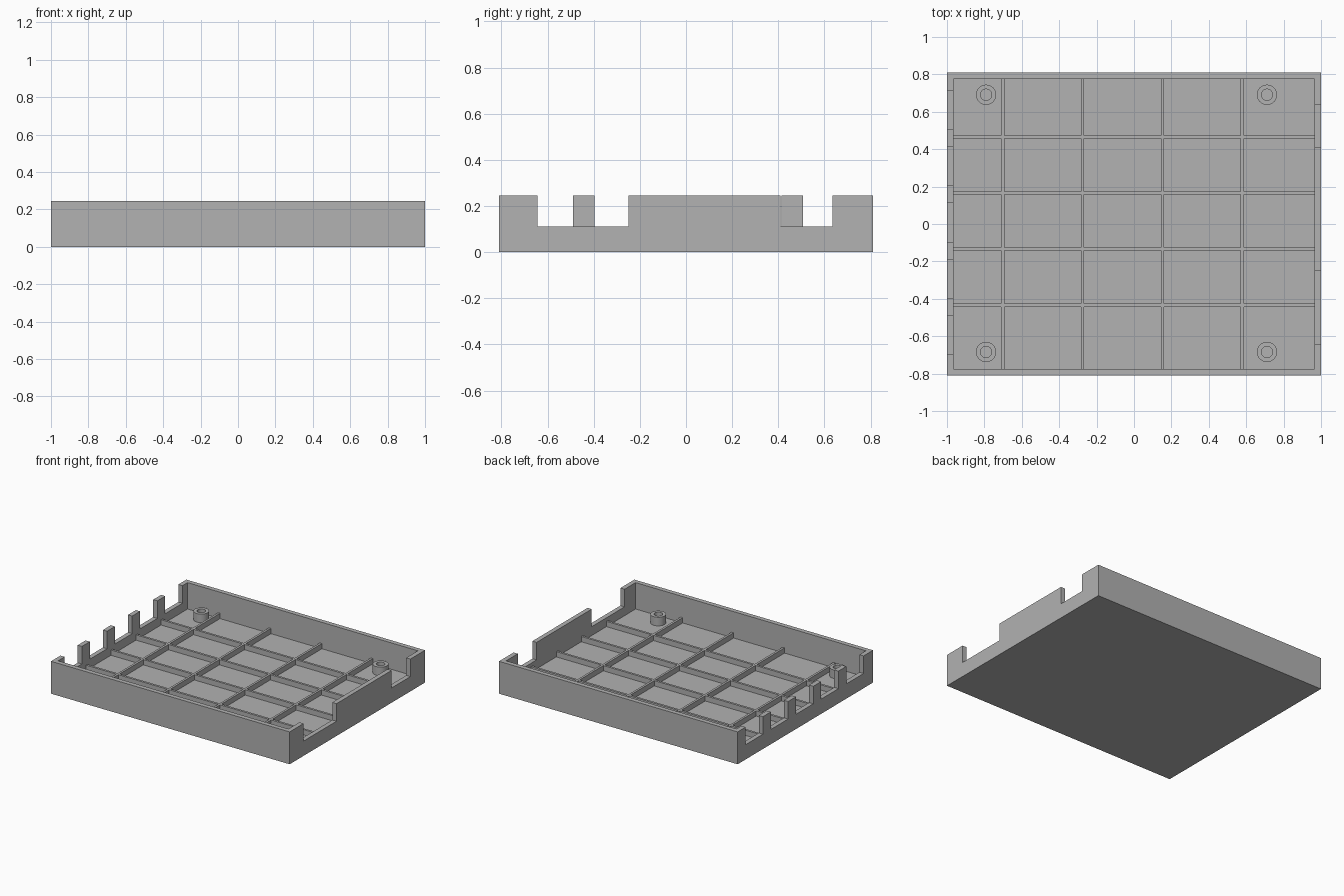
import bpy
import bmesh
from mathutils import Matrix

cube = bpy.data.objects.get("Cube")
if cube:
    bpy.data.objects.remove(cube, do_unlink=True)

# Main dimensions
HALF_X, HALF_Y, HEIGHT = 1.0, 0.81, 0.245
WALL, FLOOR, RIB_TOP, NOTCH_Z = 0.035, 0.045, 0.085, 0.112
RIB = 0.017
BOSS_TOP = 0.11

grey = bpy.data.materials.new("plain grey")
grey.use_nodes = True
grey.diffuse_color = (0.445, 0.445, 0.445, 1)
grey.node_tree.nodes["Principled BSDF"].inputs["Base Color"].default_value = grey.diffuse_color


def boxes(name, spans):
    """One object made of boxes, each given as x, y and z ranges."""
    bm = bmesh.new()
    for span in spans:
        size = [b - a for a, b in span]
        mid = [(a + b) / 2 for a, b in span]
        bmesh.ops.create_cube(bm, size=1, matrix=Matrix.Translation(mid) @ Matrix.Diagonal((*size, 1)))
    mesh = bpy.data.meshes.new(name)
    bm.to_mesh(mesh)
    bm.free()
    mesh.materials.append(grey)
    obj = bpy.data.objects.new(name, mesh)
    bpy.context.collection.objects.link(obj)
    return obj


def cut(obj, spans):
    """Subtract boxes from an object and discard the cutter."""
    cutter = boxes("cutter", spans)
    mod = obj.modifiers.new("cut", "BOOLEAN")
    mod.operation, mod.solver, mod.object = "DIFFERENCE", "EXACT", cutter
    cutter.hide_render = True
    bpy.context.view_layer.objects.active = obj
    bpy.ops.object.modifier_apply(modifier=mod.name)
    bpy.data.objects.remove(cutter, do_unlink=True)


def bays(low, high, ribs):
    """Clear ranges left between evenly thick ribs."""
    starts = [low] + [r + RIB / 2 for r in ribs]
    ends = [r - RIB / 2 for r in ribs] + [high]
    return list(zip(starts, ends))


# Open tray with its cavity
inner_x, inner_y = HALF_X - WALL, HALF_Y - WALL
tray = boxes("tray", [((-HALF_X, HALF_X), (-HALF_Y, HALF_Y), (0, HEIGHT))])
cut(tray, [((-inner_x, inner_x), (-inner_y, inner_y), (RIB_TOP, 0.4))])

# Pockets that leave the floor ribs standing
ribs_x = [-0.702 + 0.427 * i for i in range(4)]
ribs_y = [-0.434 + 0.3 * i for i in range(4)]
cut(tray, [(bx, by, (FLOOR, RIB_TOP + 0.02))
           for bx in bays(-inner_x, inner_x, ribs_x)
           for by in bays(-inner_y, inner_y, ribs_y)])

# Five equal openings in one end wall, two in the other
openings = [((-1.1, -0.9), (-0.697 + 0.301 * i, -0.49 + 0.301 * i), (NOTCH_Z, 0.4)) for i in range(5)]
openings += [((0.9, 1.1), span, (NOTCH_Z, 0.4)) for span in ((-0.643, -0.25), (0.41, 0.635))]
cut(tray, openings)


def boss(name, x, y, outer=0.054, inner=0.03, sides=40):
    """Hollow screw post, spun from its profile."""
    bm = bmesh.new()
    profile = [(outer, FLOOR), (outer, BOSS_TOP), (inner, BOSS_TOP), (inner, FLOOR)]
    verts = [bm.verts.new((r, 0, z)) for r, z in profile]
    edges = [bm.edges.new(pair) for pair in zip(verts, verts[1:])]
    bmesh.ops.spin(bm, geom=verts + edges, cent=(0, 0, 0), axis=(0, 0, 1),
                   angle=6.2831853, steps=sides, use_duplicate=False)
    bmesh.ops.remove_doubles(bm, verts=bm.verts, dist=0.0001)
    bmesh.ops.recalc_face_normals(bm, faces=bm.faces)
    # Make sure the rim faces up
    rim = max(bm.faces, key=lambda f: f.calc_center_median().z)
    if rim.normal.z < 0:
        bmesh.ops.reverse_faces(bm, faces=bm.faces)
    mesh = bpy.data.meshes.new(name)
    bm.to_mesh(mesh)
    bm.free()
    mesh.materials.append(grey)
    obj = bpy.data.objects.new(name, mesh)
    obj.location = (x, y, 0)
    bpy.context.collection.objects.link(obj)
    bpy.ops.object.select_all(action="DESELECT")
    obj.select_set(True)
    bpy.context.view_layer.objects.active = obj
    bpy.ops.object.shade_smooth_by_angle()


# Screw posts in the corners
for end, y in (("front", -0.684), ("back", 0.691)):
    for side, x in (("right", -0.791), ("left", 0.711)):
        boss(f"{end}_{side}_screw_post", x, y)
